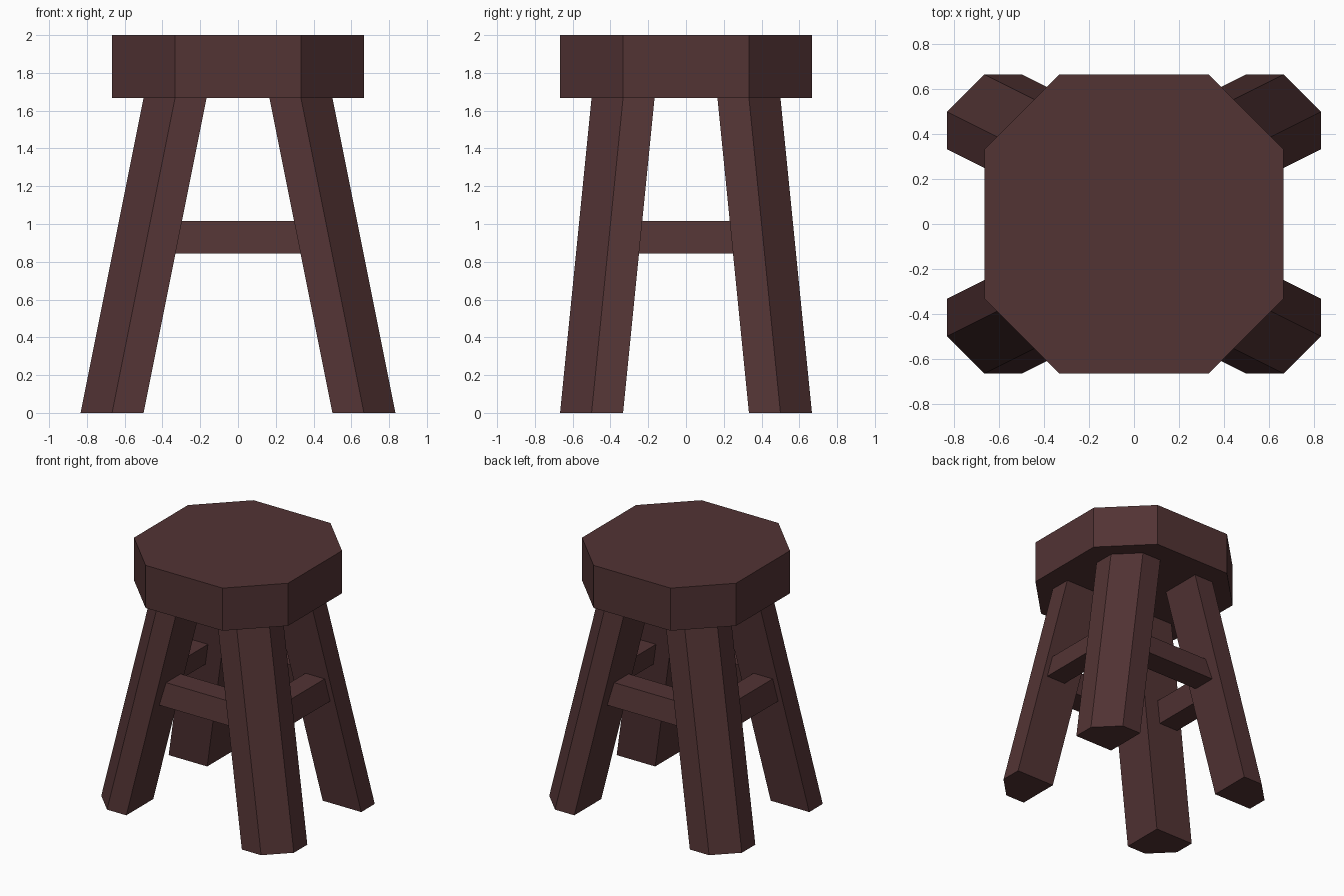
import bpy, bmesh

if "Cube" in bpy.data.objects:
    bpy.data.objects.remove(bpy.data.objects["Cube"])

wood = bpy.data.materials.new("dark brown wood")
wood.diffuse_color = (0.084, 0.033, 0.034, 1)
wood.use_nodes = True
wood.node_tree.nodes["Principled BSDF"].inputs["Base Color"].default_value = wood.diffuse_color


def loft(name, ring_a, ring_b):
    """Flat-shaded solid between two matching rings of points."""
    bm = bmesh.new()
    a = [bm.verts.new(p) for p in ring_a]
    b = [bm.verts.new(p) for p in ring_b]
    bm.faces.new(a)
    bm.faces.new(b)
    n = len(a)
    for i in range(n):
        j = (i + 1) % n
        bm.faces.new((a[i], a[j], b[j], b[i]))
    bmesh.ops.recalc_face_normals(bm, faces=bm.faces)
    mesh = bpy.data.meshes.new(name)
    bm.to_mesh(mesh)
    bm.free()
    mesh.materials.append(wood)
    obj = bpy.data.objects.new(name, mesh)
    bpy.context.collection.objects.link(obj)
    return obj


U = 1 / 6
SEAT_Z = 10 * U

# Octagonal seat slab
octagon = [(4, -2), (4, 2), (2, 4), (-2, 4), (-4, 2), (-4, -2), (-2, -4), (2, -4)]
loft("seat",
     [(x * U, y * U, SEAT_Z) for x, y in octagon],
     [(x * U, y * U, 2) for x, y in octagon])

# Four splayed legs with one chamfered outer corner
profile = [(3, 2), (5, 2), (5, 3), (4, 4), (3, 4)]
for sx, side in ((-1, "left"), (1, "right")):
    for sy, end in ((-1, "front"), (1, "back")):
        loft(f"{end}_{side}_leg",
             [(sx * x * U, sy * y * U, 0) for x, y in profile],
             [(sx * (x - 2) * U, sy * (y - 1) * U, SEAT_Z) for x, y in profile])

# Stretchers: leaning sections (distance from centre, height) that run into the legs
Z0, Z1 = 0.843, 1.015
front_section = [(0.31, Z0), (0.50, Z0), (0.465, Z1), (0.285, Z1)]
side_section = [(0.457, Z0), (0.623, Z0), (0.588, Z1), (0.422, Z1)]
for s, end, side in ((-1, "front", "left"), (1, "back", "right")):
    loft(f"{end}_stretcher",
         [(-0.36, s * d, z) for d, z in front_section],
         [(0.36, s * d, z) for d, z in front_section])
    loft(f"{side}_stretcher",
         [(s * d, -0.27, z) for d, z in side_section],
         [(s * d, 0.27, z) for d, z in side_section])
